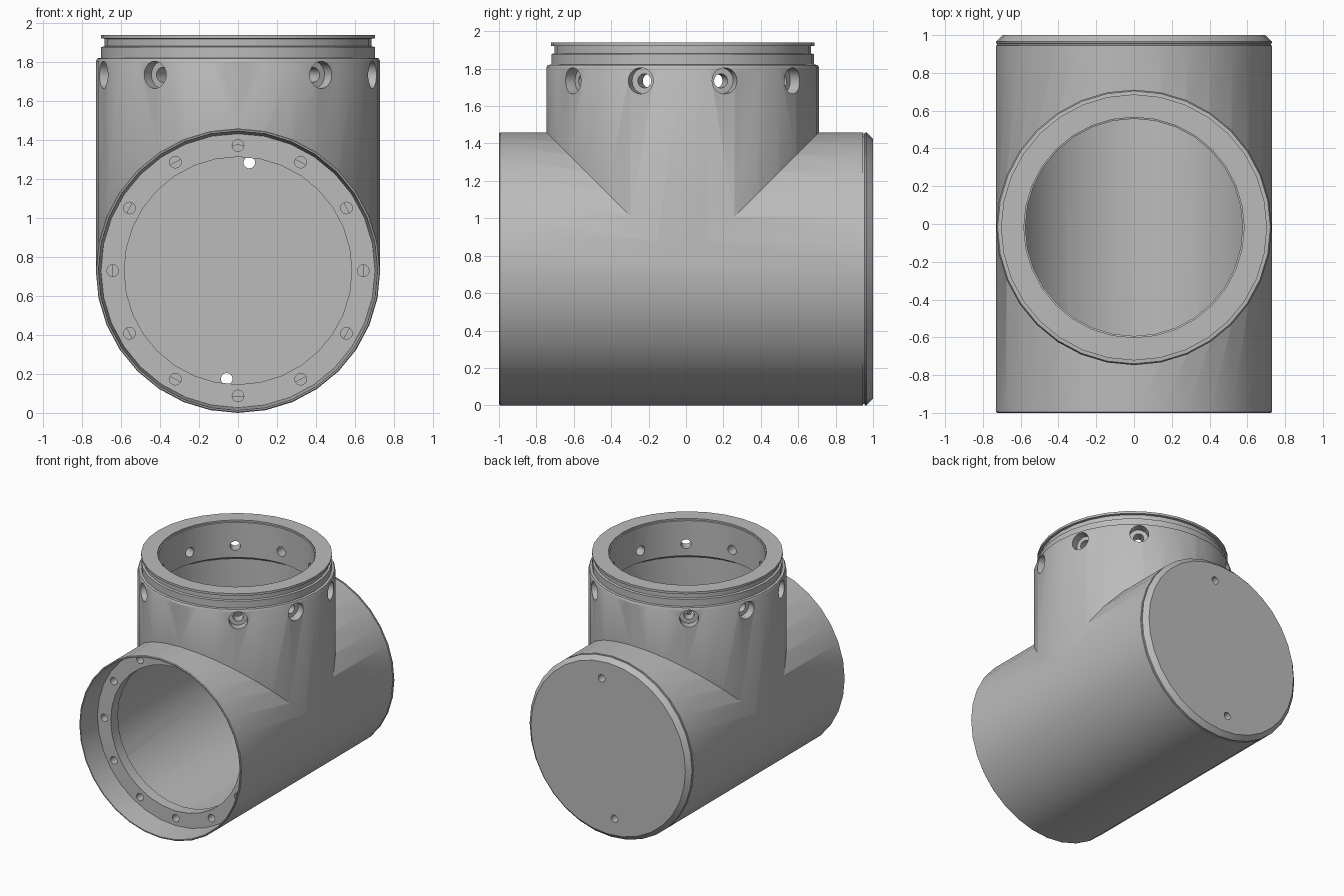
import bpy, bmesh
from math import pi, sin, cos, radians
from mathutils import Matrix, Vector

cube = bpy.data.objects.get("Cube")
if cube:
    bpy.data.objects.remove(cube)

metal = bpy.data.materials.new("grey metal")
metal.use_nodes = True
GREY = (0.5, 0.5, 0.5, 1)
metal.diffuse_color = GREY
metal.node_tree.nodes["Principled BSDF"].inputs["Base Color"].default_value = GREY

AXIS_Z = 0.73      # height of the main barrel axis
NECK_Y = -0.018    # position of the upright neck


def lathe(name, profile, origin, direction, sides=32):
    """Closed solid of revolution: profile holds (radius, distance along axis)."""
    bm = bmesh.new()
    turn = Vector((0, 0, 1)).rotation_difference(Vector(direction)).to_matrix().to_4x4()
    rings = [[bm.verts.new((r * cos(2 * pi * i / sides), r * sin(2 * pi * i / sides), d))
              for i in range(sides)] for r, d in profile]
    for low, high in zip(rings, rings[1:]):
        for i in range(sides):
            j = (i + 1) % sides
            bm.faces.new((low[i], low[j], high[j], high[i]))
    bm.faces.new(rings[0][::-1])
    bm.faces.new(rings[-1])
    bm.transform(Matrix.Translation(origin) @ turn)
    mesh = bpy.data.meshes.new(name)
    bm.to_mesh(mesh)
    bm.free()
    mesh.materials.append(metal)
    obj = bpy.data.objects.new(name, mesh)
    bpy.context.collection.objects.link(obj)
    return obj


def combine(target, tool, operation):
    mod = target.modifiers.new(operation, 'BOOLEAN')
    mod.operation, mod.object, mod.solver = operation, tool, 'EXACT'
    bpy.context.view_layer.objects.active = target
    bpy.ops.object.modifier_apply(modifier=mod.name)
    bpy.data.objects.remove(tool)


def cut(target, *args, **kwargs):
    combine(target, lathe("cutter", *args, **kwargs), 'DIFFERENCE')


barrel = (0, 0, AXIS_Z)
neck = (0, NECK_Y, 0)
BACK, UP = (0, 1, 0), (0, 0, 1)

# Outer shell: barrel with bevelled closed back, plus grooved neck
body = lathe("tee_housing", [(0.725, -1), (0.73, -0.995), (0.73, 0.945), (0.724, 0.947),
                             (0.724, 0.955), (0.73, 0.957), (0.73, 0.965), (0.695, 1)], barrel, BACK)
upright = lathe("neck", [(0.729, AXIS_Z), (0.729, 1.805), (0.722, 1.82), (0.702, 1.822),
                         (0.702, 1.878), (0.685, 1.882), (0.685, 1.92), (0.704, 1.922),
                         (0.704, 1.94)], neck, UP)
combine(body, upright, 'UNION')

# Hollow: recessed front opening with flange, and neck bore with thick collar
cut(body, [(0.718, -1.01), (0.703, -0.8), (0.584, -0.8), (0.584, -0.71),
           (0.645, -0.71), (0.645, 0.93)], barrel, BACK)
cut(body, [(0.641, AXIS_Z), (0.641, 1.6), (0.575, 1.64), (0.575, 1.925),
           (0.583, 1.927), (0.583, 1.95)], neck, UP)

# Twelve bolt holes in the front flange
for i in range(12):
    a = radians(30 * i)
    cut(body, [(0.03, -0.85), (0.03, -0.7)],
        (0.643 * cos(a), 0, AXIS_Z + 0.643 * sin(a)), BACK, sides=16)

# Ten counterbored holes around the neck
for i in range(10):
    a = radians(36 * i - 90)
    cut(body, [(0.038, 0.5), (0.038, 0.66), (0.07, 0.66), (0.07, 0.8)],
        (0, NECK_Y, 1.735), (cos(a), sin(a), 0), sides=20)

# Two small holes through the back plate
for s in (-1, 1):
    cut(body, [(0.03, 0.88), (0.03, 1.05)],
        (0.058 * s, 0, AXIS_Z + 0.555 * s), BACK, sides=16)

# Smooth the small holes and keep the broad facets crisp
bpy.ops.object.select_all(action='DESELECT')
body.select_set(True)
bpy.context.view_layer.objects.active = body
bpy.ops.object.shade_smooth_by_angle(angle=radians(25))
